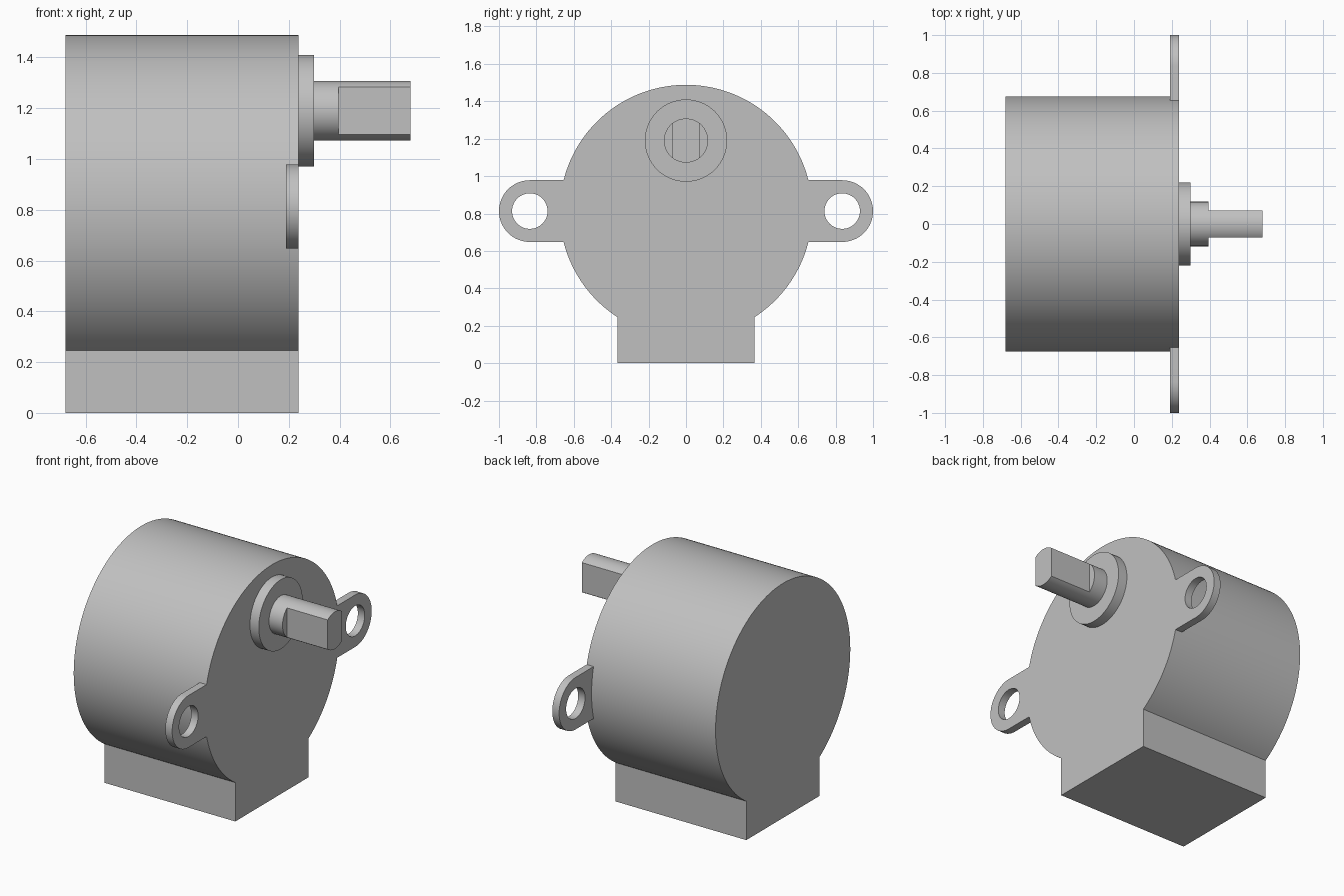
import bpy
import bmesh
from math import acos, asin, cos, pi, radians, sin

cube = bpy.data.objects.get("Cube")
if cube:
    bpy.data.objects.remove(cube, do_unlink=True)

# One plain metal colour
GREY = (0.53, 0.53, 0.53, 1)
metal = bpy.data.materials.new("grey_metal")
metal.use_nodes = True
metal.diffuse_color = GREY
metal.node_tree.nodes["Principled BSDF"].inputs["Base Color"].default_value = GREY


def arc(cy, cz, r, a0, a1, steps):
    """Points on an arc in the y-z plane, both ends included."""
    angles = [a0 + (a1 - a0) * i / steps for i in range(steps + 1)]
    return [(cy + r * cos(a), cz + r * sin(a)) for a in angles]


def circle(cy, cz, r, steps=64):
    return arc(cy, cz, r, 0, 2 * pi, steps)[:-1]


def prism(name, loops, x0, x1):
    """Extrude y-z loops (outline, then holes) along x."""
    bm = bmesh.new()
    caps = ([], [])
    for loop in loops:
        rings = [[bm.verts.new((x, y, z)) for y, z in loop] for x in (x0, x1)]
        n = len(loop)
        for i in range(n):
            j = (i + 1) % n
            bm.faces.new((rings[0][i], rings[0][j], rings[1][j], rings[1][i]))
            for cap, ring in zip(caps, rings):
                cap.append(bm.edges.get((ring[i], ring[j])))
    for cap in caps:
        bmesh.ops.triangle_fill(bm, edges=cap, use_beauty=True, normal=(1, 0, 0))
    bmesh.ops.recalc_face_normals(bm, faces=bm.faces)
    mesh = bpy.data.meshes.new(name)
    bm.to_mesh(mesh)
    bm.free()
    mesh.materials.append(metal)
    mesh.shade_smooth()
    mesh.set_sharp_from_angle(angle=radians(30))
    obj = bpy.data.objects.new(name, mesh)
    bpy.context.collection.objects.link(obj)
    return obj


BACK, FACE = -0.68, 0.238
BODY_Z, BODY_R = 0.813, 0.675
SHAFT_Z, SHAFT_R = 1.19, 0.118

# Round housing with the square terminal block below
block = 0.367
a = acos(block / BODY_R)
outline = arc(0, BODY_Z, BODY_R, -a, pi + a, 128)
prism("motor_housing", [outline + [(-block, 0), (block, 0)]], BACK, FACE)

# Mounting ears with screw holes
ear_r, ear_y = 0.165, 0.835
b = asin(ear_r / BODY_R)
ear = arc(ear_y, BODY_Z, ear_r, -pi / 2, pi / 2, 32) + arc(0, BODY_Z, BODY_R, b, -b, 12)
hole = circle(ear_y, BODY_Z, 0.095, 48)
for side, s in (("front", -1), ("back", 1)):
    loops = [[(s * y, z) for y, z in loop] for loop in (ear, hole)]
    prism(side + "_mounting_ear", loops, 0.19, FACE)

# Raised boss and offset output shaft
prism("shaft_boss", [circle(0, SHAFT_Z, 0.22)], FACE, 0.30)
prism("shaft_base", [circle(0, SHAFT_Z, SHAFT_R)], 0.30, 0.395)

# Shaft end with two milled flats
f = acos(0.072 / SHAFT_R)
flatted = arc(0, SHAFT_Z, SHAFT_R, f, pi - f, 20) + arc(0, SHAFT_Z, SHAFT_R, pi + f, 2 * pi - f, 20)
prism("shaft_flatted_end", [flatted], 0.395, 0.68)
